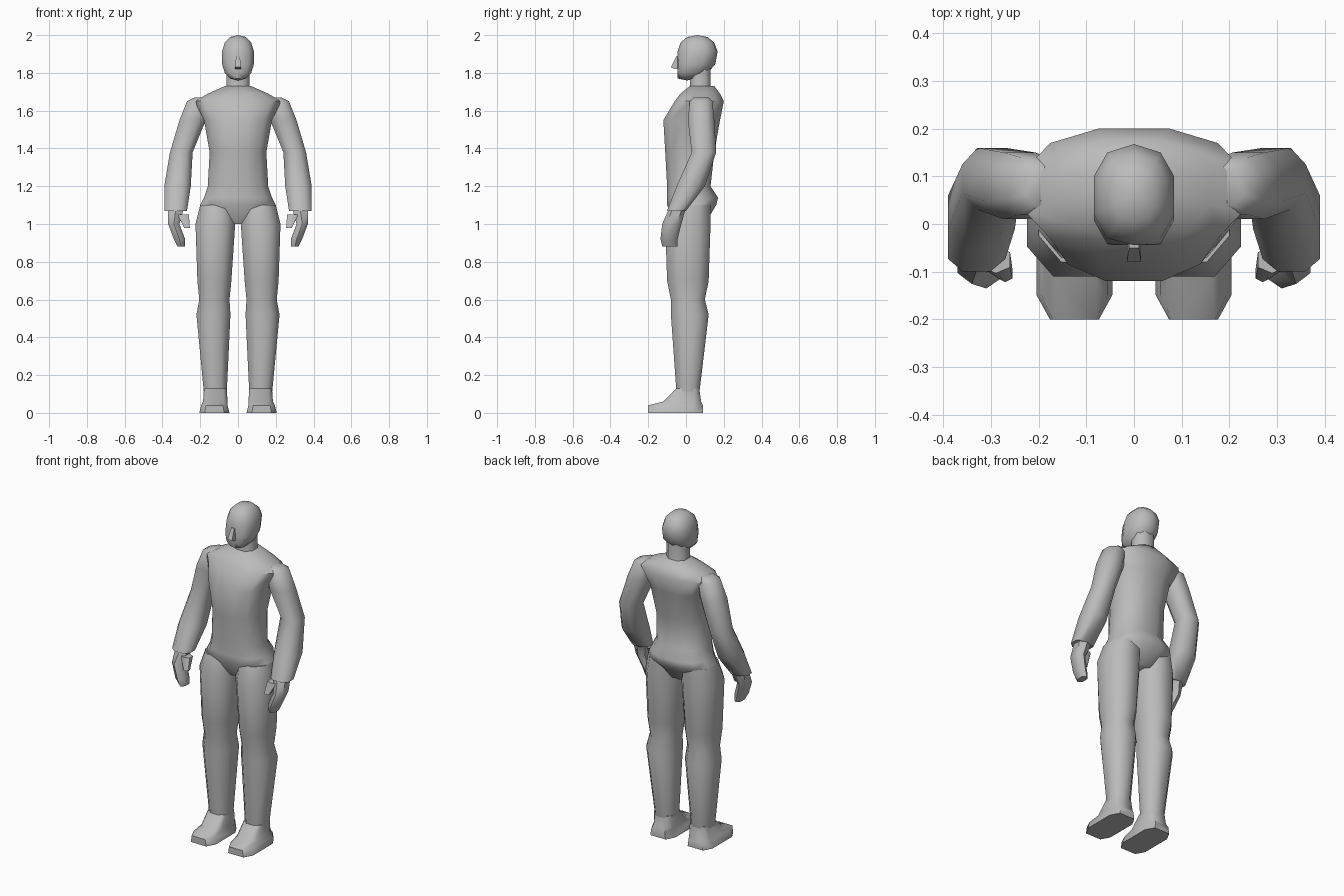
import bpy, bmesh
from math import cos, sin, pi, radians, copysign
from mathutils import Vector

if "Cube" in bpy.data.objects:
    bpy.data.objects.remove(bpy.data.objects["Cube"], do_unlink=True)

grey = bpy.data.materials.new("plain grey")
grey.use_nodes = True
grey.diffuse_color = (0.5, 0.5, 0.5, 1)
grey.node_tree.nodes["Principled BSDF"].inputs["Base Color"].default_value = grey.diffuse_color

# Body landmarks by height
ankle, knee, crotch, hip, waist = 0.1, 0.6, 1, 1.1, 1.2
elbow, chest, shoulder, collar, crown = 1.38, 1.55, 1.65, 1.73, 2


def soften(value, power):
    """Square off a cosine or sine so that a circle becomes boxier."""
    return copysign(abs(value) ** power, value)


def finish(name, bm):
    """Turn a mesh under construction into a shaded grey object."""
    bmesh.ops.recalc_face_normals(bm, faces=bm.faces)
    mesh = bpy.data.meshes.new(name)
    bm.to_mesh(mesh)
    bm.free()
    mesh.materials.append(grey)
    part = bpy.data.objects.new(name, mesh)
    bpy.context.collection.objects.link(part)
    bpy.ops.object.select_all(action='DESELECT')
    part.select_set(True)
    bpy.context.view_layer.objects.active = part
    bpy.ops.object.shade_smooth_by_angle(angle=radians(55))


def ring(height, width, front, back, across=0.0):
    """Horizontal cross-section: half width, front and back limits, sideways offset."""
    middle = Vector((across, (front + back) / 2, height))
    return middle, width, (back - front) / 2


def loft(name, *rings, sides=8, power=0.85, flip=1):
    """Skin a stack of cross-sections; flip mirrors the part across the body."""
    bm = bmesh.new()
    step = 2 * pi / sides
    largest = soften(cos(step / 2), power)
    loops = []
    for middle, width, depth in rings:
        loop = []
        for index in range(sides):
            angle = (index + 0.5) * step
            point = middle + Vector((width * soften(cos(angle), power),
                                     depth * soften(sin(angle), power), 0)) / largest
            point.x *= flip
            loop.append(bm.verts.new(point))
        loops.append(loop)
    for low, high in zip(loops, loops[1:]):
        for index in range(sides):
            bm.faces.new((low[index - 1], low[index], high[index], high[index - 1]))
    bm.faces.new(loops[0])
    bm.faces.new(loops[-1])
    finish(name, bm)


def head(name, centre, radii):
    """Squared-off ball whose lower half is drawn forward into a chin."""
    bm = bmesh.new()
    bmesh.ops.create_uvsphere(bm, u_segments=10, v_segments=7, radius=1)
    for vert in bm.verts:
        jaw = max(-vert.co.z, 0)
        shape = Vector([soften(axis, 0.85) for axis in vert.co])
        shape.y -= jaw * 0.5
        shape.y = max(shape.y, -0.95)
        vert.co = centre + shape * radii
    finish(name, bm)


# Trunk from crotch to collar
loft("torso",
     ring(crotch, width=0.07, front=-0.05, back=0.1),
     ring(hip, width=0.2, front=-0.1, back=0.16),
     ring(hip + 0.04, width=0.18, front=-0.1, back=0.17),
     ring(waist, width=0.16, front=-0.1, back=0.13),
     ring(elbow, width=0.15, front=-0.11, back=0.15),
     ring(chest, width=0.18, front=-0.12, back=0.18),
     ring(shoulder, width=0.23, front=-0.06, back=0.2),
     ring(shoulder + 0.04, width=0.16, front=-0.03, back=0.18),
     ring(collar, width=0.07, front=0.02, back=0.15),
     sides=12)

# Neck, head and nose
loft("neck",
     ring(shoulder, width=0.08, front=0.01, back=0.15),
     ring(collar, width=0.06, front=0.02, back=0.13),
     ring(collar + 0.1, width=0.06, front=0.02, back=0.13))
head("head", centre=Vector((0, 0.06, crown - 0.12)), radii=Vector((0.09, 0.11, 0.12)))
nose_tip = collar + 0.1
loft("nose",
     ring(nose_tip - 0.01, width=0.015, front=-0.06, back=0),
     ring(nose_tip, width=0.015, front=-0.08, back=0),
     ring(nose_tip + 0.06, width=0.01, front=-0.05, back=0),
     sides=4)

for side, flip in (("left", 1), ("right", -1)):
    # Arm: wide cuff, forearm, pinched elbow, rounded shoulder
    cuff = hip - 0.03
    loft(side + "_arm",
         ring(cuff, width=0.06, front=-0.1, back=0, across=0.33),
         ring(waist, width=0.07, front=-0.05, back=0.1, across=0.32),
         ring(elbow, width=0.06, front=0.03, back=0.16, across=0.3),
         ring(chest, width=0.07, front=0.01, back=0.15, across=0.24),
         ring(shoulder, width=0.06, front=0.02, back=0.14, across=0.21),
         ring(shoulder + 0.02, width=0.04, front=0.04, back=0.12, across=0.19),
         flip=flip)

    # Curled hand: fingertips, knuckles, palm, wrist
    loft(side + "_hand",
         ring(crotch - 0.12, width=0.02, front=-0.12, back=-0.05, across=0.3),
         ring(crotch - 0.08, width=0.03, front=-0.13, back=-0.05, across=0.31),
         ring(crotch, width=0.03, front=-0.12, back=-0.03, across=0.34),
         ring(cuff, width=0.04, front=-0.09, back=-0.01, across=0.33),
         sides=6, flip=flip)
    loft(side + "_thumb",
         ring(crotch - 0.02, width=0.015, front=-0.12, back=-0.09, across=0.27),
         ring(crotch + 0.05, width=0.03, front=-0.1, back=-0.05, across=0.29),
         sides=6, flip=flip)

    # Leg: ankle, calf, pinched knee, thigh tucked into the hip
    loft(side + "_leg",
         ring(ankle, width=0.06, front=-0.05, back=0.07, across=0.12),
         ring(knee - 0.08, width=0.09, front=-0.08, back=0.12, across=0.13),
         ring(knee, width=0.08, front=-0.08, back=0.1, across=0.125),
         ring(knee + 0.1, width=0.09, front=-0.1, back=0.12, across=0.125),
         ring(crotch, width=0.105, front=-0.11, back=0.13, across=0.12),
         ring(hip, width=0.09, front=-0.08, back=0.13, across=0.11),
         flip=flip)

    # Foot: flat sole, low toe, instep rising to the ankle
    loft(side + "_foot",
         ring(0, width=0.08, front=-0.2, back=0.09, across=0.125),
         ring(0.04, width=0.07, front=-0.2, back=0.09, across=0.125),
         ring(0.06, width=0.065, front=-0.12, back=0.08, across=0.12),
         ring(ankle + 0.03, width=0.06, front=-0.05, back=0.07, across=0.12),
         power=0.5, flip=flip)
